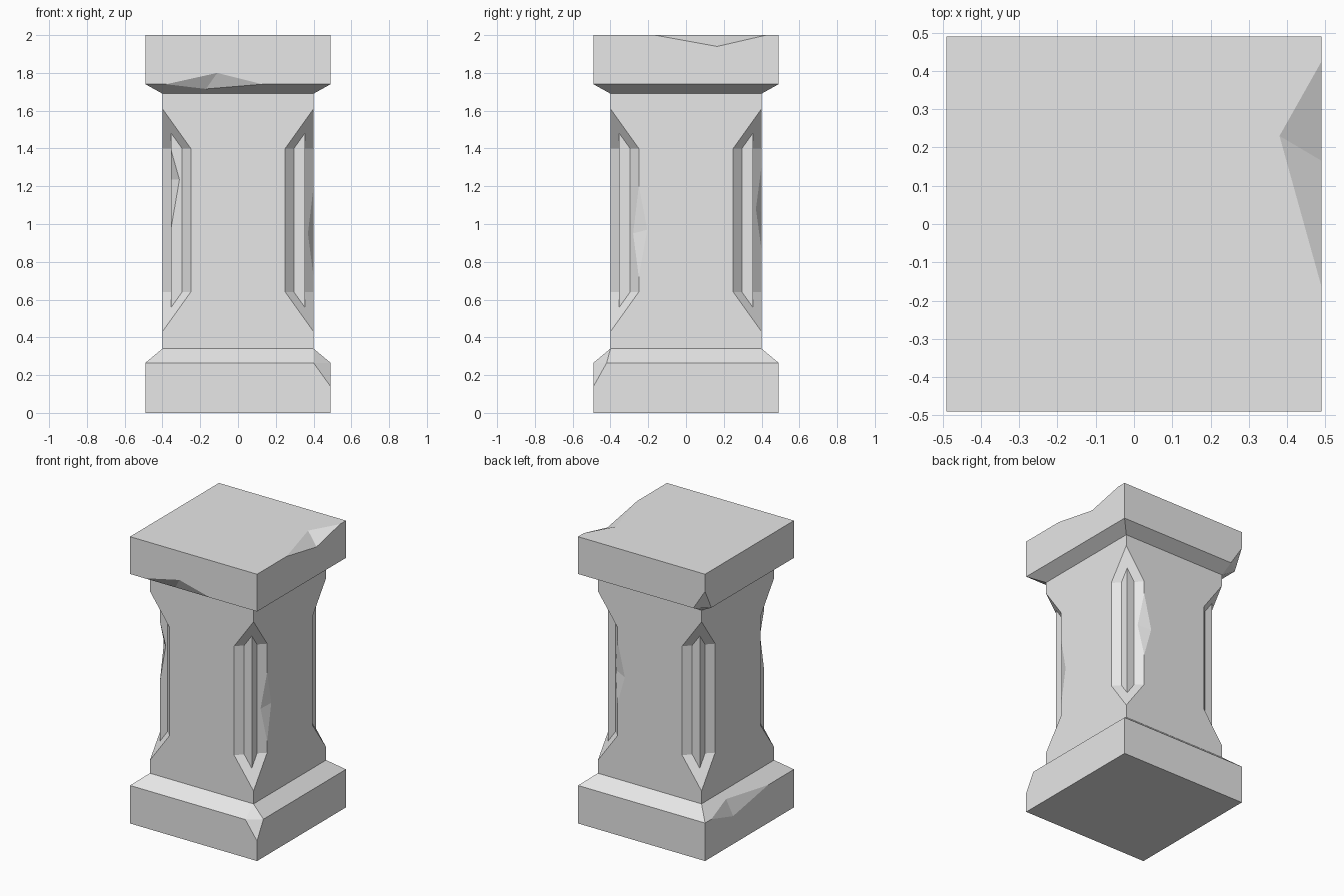
import bpy, bmesh
from mathutils import Vector

if "Cube" in bpy.data.objects:
    bpy.data.objects.remove(bpy.data.objects["Cube"], do_unlink=True)

W, S, CORE = 0.49, 0.40, 0.354          # half widths: slabs, shaft, inner core
BASE_EDGE, SHAFT_LOW, SHAFT_TOP, CAP_EDGE, TOP = 0.265, 0.34, 1.69, 1.74, 2.0
CORNERS = [(1, 1), (-1, 1), (-1, -1), (1, -1)]

stone = bpy.data.materials.new("grey stone")
stone.use_nodes = True
stone.diffuse_color = (0.8, 0.8, 0.8, 1)
stone.node_tree.nodes["Principled BSDF"].inputs["Base Color"].default_value = (0.8, 0.8, 0.8, 1)


def hull(name, points):
    """Convex flat-faced solid around the points."""
    bm = bmesh.new()
    for p in points:
        bm.verts.new(p)
    out = bmesh.ops.convex_hull(bm, input=bm.verts)
    loose = {g for g in out["geom_interior"] + out["geom_unused"]
             if isinstance(g, bmesh.types.BMVert)}
    bmesh.ops.delete(bm, geom=list(loose), context="VERTS")
    bmesh.ops.dissolve_limit(bm, angle_limit=0.002, verts=bm.verts, edges=bm.edges)
    bmesh.ops.recalc_face_normals(bm, faces=bm.faces)
    mesh = bpy.data.meshes.new(name)
    bm.to_mesh(mesh)
    bm.free()
    mesh.materials.append(stone)
    obj = bpy.data.objects.new(name, mesh)
    bpy.context.collection.objects.link(obj)
    return obj


def ring(half, z, skip=None):
    return [(x * half, y * half, z) for x, y in CORNERS if (x, y) != skip]


def cut(obj, cutter):
    """Subtract the cutter and throw it away."""
    cutter.hide_render = True
    mod = obj.modifiers.new("cut", "BOOLEAN")
    mod.operation, mod.solver, mod.object = "DIFFERENCE", "EXACT", cutter
    bpy.context.view_layer.objects.active = obj
    bpy.ops.object.modifier_apply(modifier=mod.name)
    bpy.data.objects.remove(cutter, do_unlink=True)


def chip(obj, end_a, end_b, face_a, face_b):
    """Knock a notch out of the edge end_a-end_b, reaching a point on each side face."""
    a, b, p, q = map(Vector, (end_a, end_b, face_a, face_b))
    mid = (a + b) / 2
    along = (b - a).normalized()
    inward = (p + q) / 2 - mid
    inward -= along * inward.dot(along)
    outside = mid - inward.normalized() * 0.08
    cut(obj, hull("chip_cutter", [a, b, p, q, outside]))


# Base slab with sloped shoulder and one broken corner
base = hull("base", ring(W, 0) + ring(W, BASE_EDGE, skip=(1, -1)) + ring(S, SHAFT_LOW)
            + [(0.40, -W, BASE_EDGE), (W, -0.42, BASE_EDGE), (W, -W, 0.14)])
chip(base, (-W, 0.42, BASE_EDGE), (-W, -0.205, BASE_EDGE), (-0.442, 0.19, 0.305), (-W, 0.18, 0.195))

# Cap slab with sloped underside and one broken corner
cap = hull("cap", ring(W, TOP) + ring(W, CAP_EDGE, skip=(-1, 1)) + ring(S, SHAFT_TOP)
           + [(-0.40, W, CAP_EDGE), (-W, 0.42, CAP_EDGE), (-W, W, 1.88)])
chip(cap, (W, -0.165, TOP), (W, 0.425, TOP), (0.38, 0.23, TOP), (W, 0.165, 1.94))
chip(cap, (-0.38, -W, CAP_EDGE), (0.13, -W, CAP_EDGE), (-0.11, -W, 1.80), (-0.17, -0.445, 1.715))

# Shaft with a notch down each corner
shaft = hull("shaft", ring(S, SHAFT_LOW) + ring(S, SHAFT_TOP))
for sx, sy in CORNERS:
    notch = []
    for reach, low, high in [(0.65, 0.64, 1.40), (0.95, 0.22, 1.82)]:
        for side in (-0.4, 0.4):
            x, y = sx * (reach + side) / 2, sy * (reach - side) / 2
            notch += [(x, y, low), (x, y, high)]
    cut(shaft, hull("notch_cutter", notch))
chip(shaft, (S, -0.25, 0.72), (S, -0.25, 1.20), (0.37, -0.28, 0.95), (S, -0.205, 0.97))
chip(shaft, (0.25, S, 0.86), (0.25, S, 1.31), (0.28, 0.37, 1.08), (0.192, S, 1.065))

# Inner core whose corners stand out of the notches
core = hull("core", ring(CORE, 0.5) + ring(CORE, 1.54))
chip(core, (-CORE, -CORE, 0.98), (-CORE, -CORE, 1.39), (-0.31, -CORE, 1.235), (-CORE, -0.31, 1.235))
